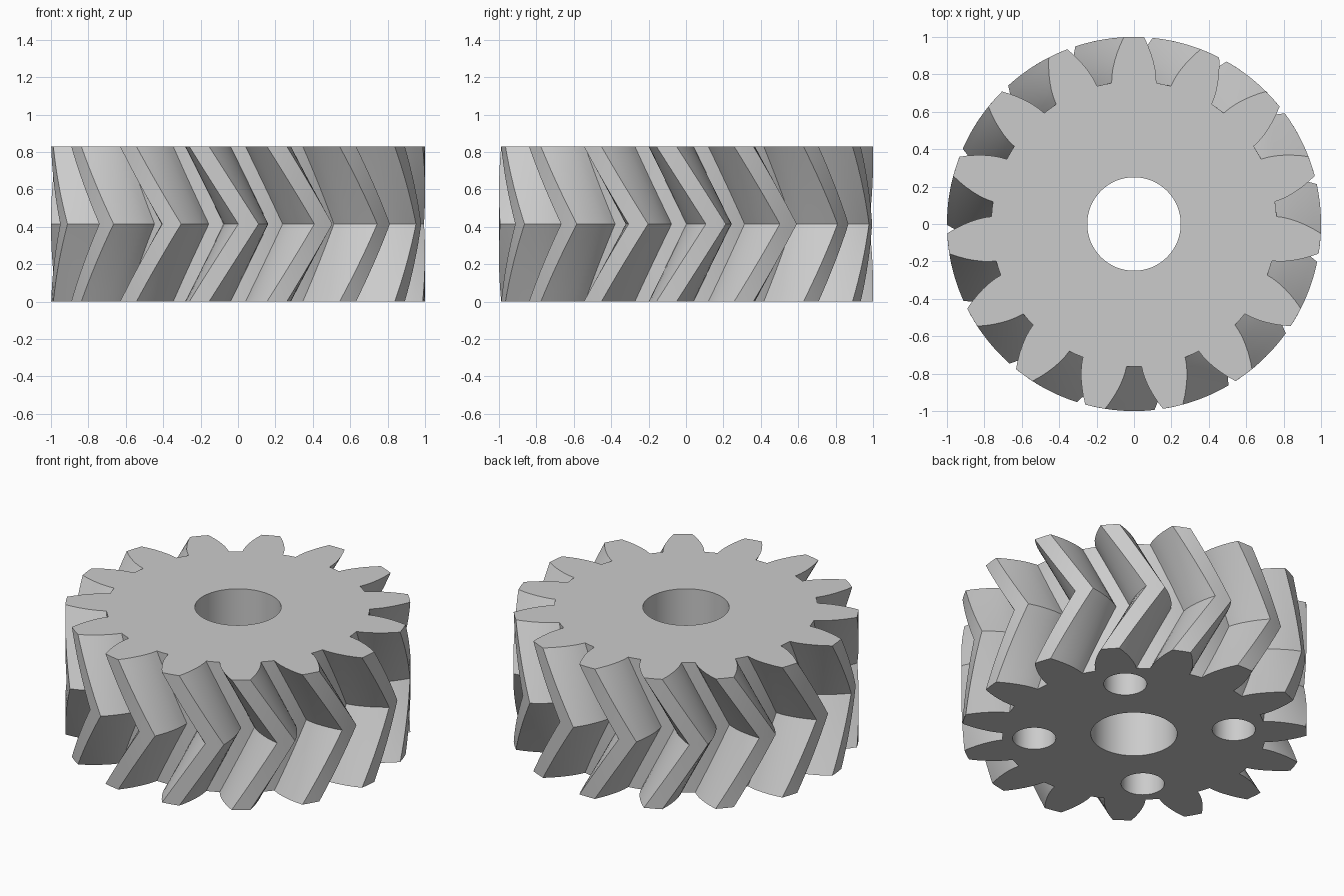
import bpy, bmesh
from math import radians, cos, sin, pi

TEETH = 15
HEIGHT = 0.83
TWIST = radians(15.2)      # turn of each half of the herringbone
STEPS = 8                  # layers per half
# right half of one tooth: radius and half angle in degrees, root to tip
FLANK = [(0.763, 9.0), (0.80, 8.5), (0.84, 7.7), (0.88, 6.7),
         (0.92, 5.6), (0.96, 4.4), (1.0, 3.1)]

cube = bpy.data.objects.get("Cube")
if cube:
    bpy.data.objects.remove(cube, do_unlink=True)

steel = bpy.data.materials.new("light_grey")
steel.use_nodes = True
grey = (0.6, 0.6, 0.6, 1)
steel.diffuse_color = grey
steel.node_tree.nodes["Principled BSDF"].inputs["Base Color"].default_value = grey


def gear_outline():
    """Polar points around the gear, counterclockwise."""
    points = []
    for i in range(TEETH):
        centre = pi / 2 + i * 2 * pi / TEETH
        points += [(r, centre - radians(a)) for r, a in FLANK]
        points.append((1.0, centre))
        points += [(r, centre + radians(a)) for r, a in reversed(FLANK)]
        points.append((FLANK[0][0], centre + pi / TEETH))
    return points


def make_gear():
    bm = bmesh.new()
    outline = gear_outline()
    layers = []
    for k in range(2 * STEPS + 1):
        t = k / STEPS
        turn = TWIST * (1 - abs(t - 1))
        layers.append([bm.verts.new((r * cos(a + turn), r * sin(a + turn), t * HEIGHT / 2))
                       for r, a in outline])
    n = len(outline)
    for low, high in zip(layers, layers[1:]):
        for i in range(n):
            j = (i + 1) % n
            bm.faces.new((low[i], low[j], high[j], high[i]))
    bm.faces.new(list(reversed(layers[0])))
    bm.faces.new(layers[-1])
    mesh = bpy.data.meshes.new("herringbone_gear")
    bm.to_mesh(mesh)
    bm.free()
    mesh.materials.append(steel)
    obj = bpy.data.objects.new("herringbone_gear", mesh)
    bpy.context.collection.objects.link(obj)
    return obj


def drill(obj, x, y, radius, bottom, top):
    """Cut a vertical round hole, then discard the cutter."""
    bpy.ops.mesh.primitive_cylinder_add(vertices=64, radius=radius, depth=top - bottom,
                                        location=(x, y, (top + bottom) / 2))
    cutter = bpy.context.object
    cutter.name = "hole_cutter"
    cutter.hide_render = True
    cutter.data.materials.append(steel)
    mod = obj.modifiers.new("hole", 'BOOLEAN')
    mod.operation = 'DIFFERENCE'
    mod.solver = 'EXACT'
    mod.object = cutter
    bpy.ops.object.select_all(action='DESELECT')
    bpy.context.view_layer.objects.active = obj
    obj.select_set(True)
    bpy.ops.object.modifier_apply(modifier=mod.name)
    bpy.data.objects.remove(cutter, do_unlink=True)


gear = make_gear()

# Shaft bore through the middle
drill(gear, 0, 0, 0.25, -0.2, HEIGHT + 0.2)

# Four blind holes in the underside
for i in range(4):
    a = pi / 4 + i * pi / 2
    drill(gear, 0.58 * cos(a), 0.58 * sin(a), 0.125, -0.2, 0.4)

bpy.ops.object.shade_smooth_by_angle(angle=radians(25))
